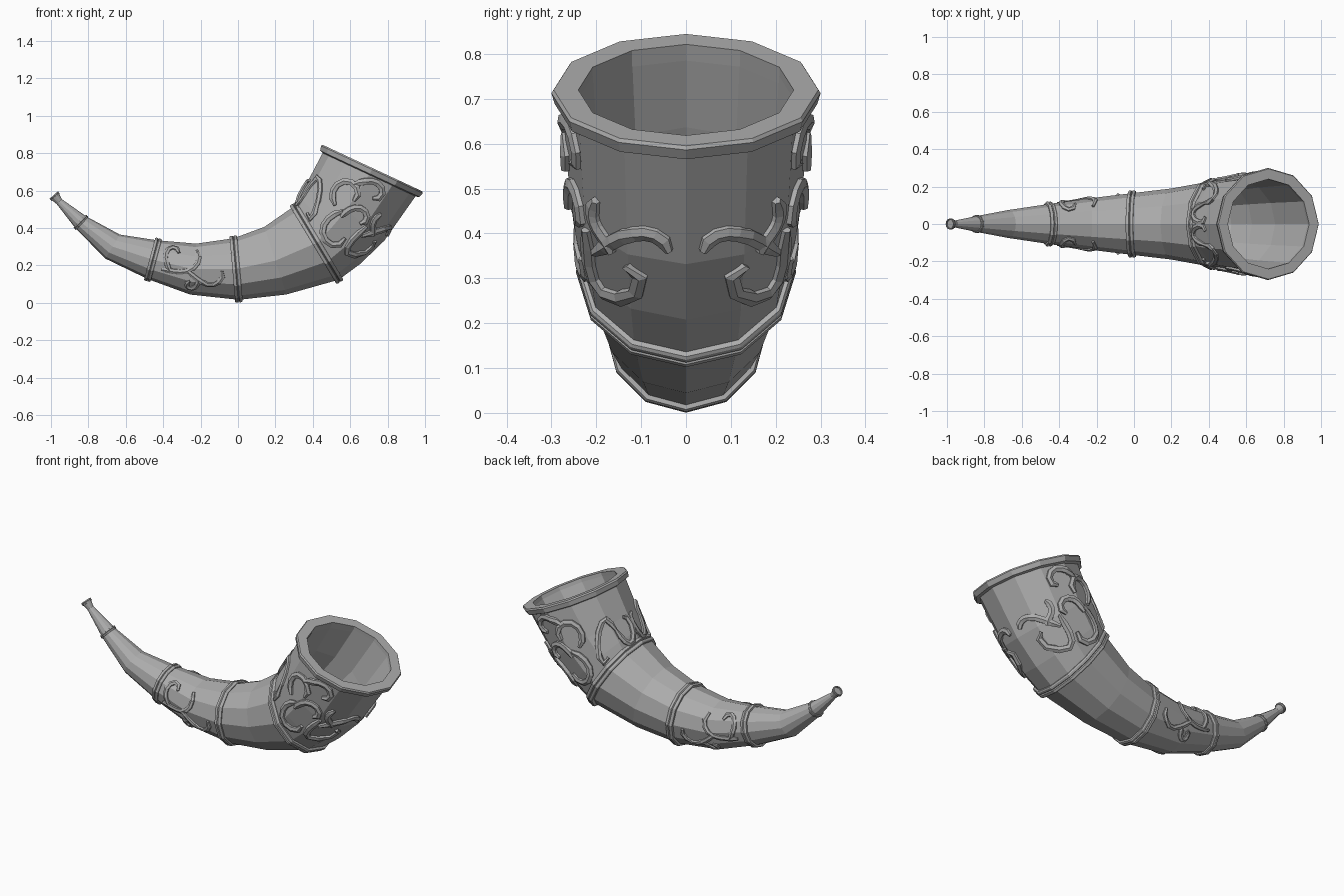
import bpy, bmesh, math
from mathutils import Vector
from mathutils.bvhtree import BVHTree

cube = bpy.data.objects.get("Cube")
if cube:
    bpy.data.objects.remove(cube, do_unlink=True)

SIDES = 12
STEPS = 8
WALL = 0.035
COLOUR = (0.42, 0.42, 0.42, 1)
horn_grey = bpy.data.materials.new("horn_grey")
horn_grey.use_nodes = True
horn_grey.diffuse_color = COLOUR
horn_grey.node_tree.nodes["Principled BSDF"].inputs["Base Color"].default_value = COLOUR


def ring(bm, section, offset=0, slide=0):
    """Circle of vertices around the horn axis, tilted in the xz plane."""
    x, z, radius, tilt = section
    angle = math.radians(tilt)
    axis = Vector((math.cos(angle), 0, math.sin(angle)))
    across = Vector((math.sin(angle), 0, -math.cos(angle)))
    sideways = Vector((0, -1, 0))
    centre = Vector((x, 0, z)) + axis * slide
    verts = []
    for i in range(SIDES):
        turn = math.tau * i / SIDES
        spoke = math.cos(turn) * across + math.sin(turn) * sideways
        verts.append(bm.verts.new(centre + spoke * (radius + offset)))
    return verts


def bridge(bm, loops):
    """Skin each neighbouring pair of loops with quads."""
    for a, b in zip(loops, loops[1:]):
        for i in range(SIDES):
            j = (i + 1) % SIDES
            bm.faces.new((a[i], a[j], b[j], b[i]))


def finish(name, bm):
    bmesh.ops.recalc_face_normals(bm, faces=bm.faces)
    mesh = bpy.data.meshes.new(name)
    bm.to_mesh(mesh)
    bm.free()
    mesh.materials.append(horn_grey)
    obj = bpy.data.objects.new(name, mesh)
    bpy.context.collection.objects.link(obj)
    return obj


# Horn sections from tip to mouth: x, z, radius, axis tilt in degrees
tip = (-0.98, 0.57, 0.027, -48)
neck = (-0.84, 0.43, 0.043, -44)
narrow = (-0.455, 0.23, 0.107, -15)
middle = (-0.01, 0.18, 0.165, 5)
wide = (0.42, 0.32, 0.23, 31)
mouth = (0.71, 0.7, 0.275, 65)
outside = [
    tip, (-0.955, 0.54, 0.019, -48), neck, (-0.67, 0.3, 0.075, -31), narrow,
    (-0.24, 0.18, 0.137, -7), middle, (0.2, 0.225, 0.19, 18), wide,
    (0.49, 0.39, 0.245, 42), (0.58, 0.495, 0.26, 51), mouth,
]

# Horn body: the outer skin also serves as the surface for the carvings
bm = bmesh.new()
skin = [ring(bm, section) for section in outside]
bridge(bm, skin)
bm.faces.new(skin[0])
bmesh.ops.recalc_face_normals(bm, faces=bm.faces)
surface = BVHTree.FromBMesh(bm)

# Hollow inside, closed at the middle of the horn
inside = outside[outside.index(middle):]
hollow = [ring(bm, section, -WALL) for section in inside]
bridge(bm, hollow + [skin[-1]])
bm.faces.new(hollow[0])
finish("horn_body", bm)


def collar(name, section, profile):
    """Closed ring: profile holds pairs of slide and radius offset."""
    bm = bmesh.new()
    loops = [ring(bm, section, offset, slide) for slide, offset in profile]
    bridge(bm, loops + loops[:1])
    finish(name, bm)


def grooved_band(name, section, width, height):
    """Bevelled band with a shallow groove along its middle."""
    half = [(width, -height), (width, height * 0.7), (width * 0.7, height), (width * 0.2, height)]
    other = [(-slide, offset) for slide, offset in reversed(half)]
    collar(name, section, half + [(0, height * 0.6)] + other)


# Mouth rim, bands and tip lip
collar("mouth_rim", mouth, [
    (-0.018, 0), (-0.012, 0.018), (0.014, 0.025), (0.022, 0.02), (0.022, -WALL), (-0.018, -WALL)])
grooved_band("wide_band", wide, 0.022, 0.015)
grooved_band("middle_band", middle, 0.02, 0.014)
grooved_band("narrow_band", narrow, 0.018, 0.012)
grooved_band("neck_band", neck, 0.009, 0.006)
grooved_band("tip_lip", tip, 0.008, 0.003)


# Directions in which carvings are laid onto the horn
def from_front(x, z):
    return Vector((x, -2, z)), Vector((0, 1, 0))


def from_outer_bend(y, z):
    return Vector((2, -y, z)), Vector((-1, 0, 0))


def from_above(x, y):
    return Vector((x, -y, 2)), Vector((0, 0, -1))


def curl_points(u, v, heading, length, first_bend, last_bend):
    """Walk along a curl whose bend per step changes evenly."""
    points = [(u, v)]
    for i in range(STEPS):
        angle = math.radians(heading)
        u += math.cos(angle) * length / STEPS
        v += math.sin(angle) * length / STEPS
        points.append((u, v))
        heading += first_bend + (last_bend - first_bend) * i / (STEPS - 1)
    return points


def carve(bm, view, curl, size):
    """Raised bevelled strip along a curl, tapered at both ends."""
    hits = [surface.ray_cast(*view(u, v)) for u, v in curl_points(*curl)]
    path = [(hit[0], hit[1]) for hit in hits if hit[0]]
    last = len(path) - 1
    rows = []
    for i, (spot, normal) in enumerate(path):
        tangent = path[min(i + 1, last)][0] - path[max(i - 1, 0)][0]
        side = normal.cross(tangent).normalized()
        width = size * (0.5 if i in (0, last) else 1)
        strip = [(-width, -size), (-width, size * 0.6), (0, size), (width, size * 0.6), (width, -size)]
        rows.append([bm.verts.new(spot + side * s + normal * h) for s, h in strip])
    for a, b in zip(rows, rows[1:]):
        for k in range(len(a) - 1):
            bm.faces.new((a[k], a[k + 1], b[k + 1], b[k]))
    bm.faces.new(rows[0])
    bm.faces.new(rows[-1])


def scroll(name, view, size, curls):
    """Group of curls, mirrored to both sides of the horn."""
    bm = bmesh.new()
    for curl in curls:
        carve(bm, view, curl, size)
    mirror = finish(name, bm).modifiers.new("Mirror", 'MIRROR')
    mirror.use_axis = (False, True, False)


# Carved scrolls, each curl as start, heading, length and bends
scroll("leaf_scroll", from_front, 0.017, [
    (0.52, 0.52, 110, 0.32, -25, -45),
    (0.62, 0.63, 20, 0.26, -5, -60)])
scroll("curl_scroll", from_front, 0.017, [
    (0.56, 0.49, 200, 0.34, 15, 50),
    (0.55, 0.46, 45, 0.24, -10, -55)])
scroll("outer_scroll", from_outer_bend, 0.017, [
    (0.2, 0.36, 150, 0.19, 0, 30),
    (0.16, 0.36, 60, 0.13, -5, 25),
    (0.22, 0.41, 265, 0.3, 0, -75)])
scroll("inner_scroll", from_above, 0.015, [
    (0.38, 0.11, 200, 0.2, 15, 55),
    (0.38, 0.11, 20, 0.2, 15, 55)])
scroll("lower_scroll", from_front, 0.013, [
    (-0.41, 0.18, -10, 0.28, 0, 40),
    (-0.36, 0.17, 120, 0.2, -5, -55),
    (-0.27, 0.17, -40, 0.26, 0, 45),
    (-0.21, 0.12, 250, 0.12, -10, -60)])
